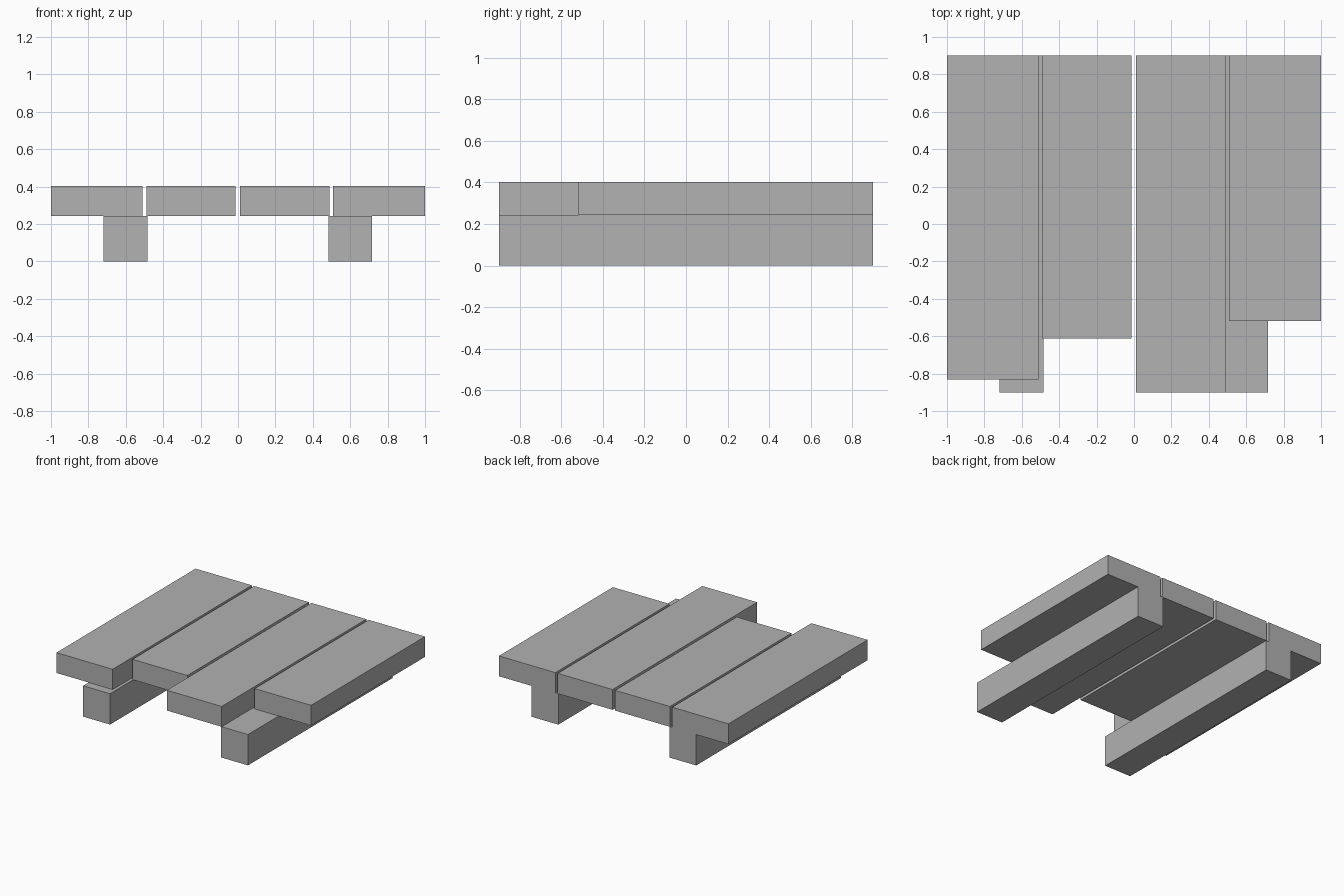
import bpy

cube = bpy.data.objects.get("Cube")
if cube:
    bpy.data.objects.remove(cube, do_unlink=True)

# Single plain grey
grey = bpy.data.materials.new("plain grey")
grey.use_nodes = True
colour = (0.445, 0.445, 0.445, 1)
grey.diffuse_color = colour
grey.node_tree.nodes["Principled BSDF"].inputs["Base Color"].default_value = colour

BACK = 0.9
BEAM_TOP = 0.243
PLANK_TOP = 0.403


def box(name, low, high):
    """Flat-sided box between two opposite corners."""
    centre = [(a + b) / 2 for a, b in zip(low, high)]
    bpy.ops.mesh.primitive_cube_add(size=1, location=centre)
    obj = bpy.context.object
    obj.name = name
    obj.scale = [b - a for a, b in zip(low, high)]
    bpy.ops.object.transform_apply(location=False, rotation=False, scale=True)
    obj.data.materials.append(grey)
    return obj


# Two supporting beams running front to back
for name, centre_x in (("right_beam", -0.602), ("left_beam", 0.6)):
    box(name, (centre_x - 0.117, -BACK, 0), (centre_x + 0.117, BACK, BEAM_TOP))

# Four planks, flush at the back and uneven at the front
planks = (
    ("right_outer_plank", -1.0, -0.51, -0.832),
    ("right_inner_plank", -0.49, -0.013, -0.613),
    ("left_inner_plank", 0.01, 0.488, -BACK),
    ("left_outer_plank", 0.508, 1.0, -0.518),
)
for name, x0, x1, front in planks:
    box(name, (x0, front, BEAM_TOP), (x1, BACK, PLANK_TOP))
